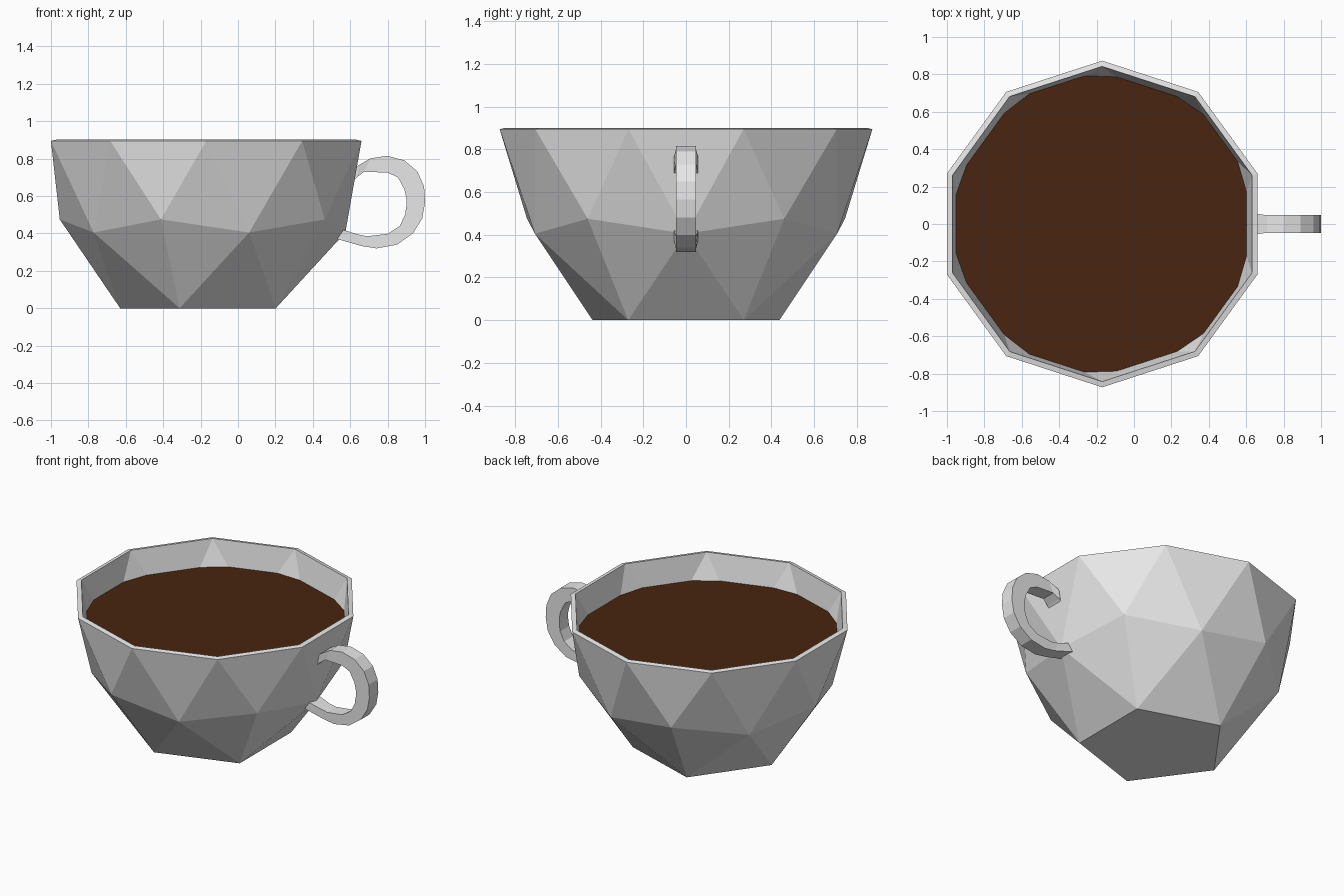
import bpy, bmesh, math
from mathutils import Vector

if "Cube" in bpy.data.objects:
    bpy.data.objects.remove(bpy.data.objects["Cube"])

CX = -0.17  # cup axis


def material(name, rgb):
    m = bpy.data.materials.new(name)
    m.diffuse_color = (*rgb, 1)
    m.use_nodes = True
    m.node_tree.nodes["Principled BSDF"].inputs["Base Color"].default_value = m.diffuse_color
    return m


china = material("white china", (0.8, 0.8, 0.8))
brown = material("coffee brown", (0.065, 0.018, 0.005))


def make(name, verts, faces, mat):
    me = bpy.data.meshes.new(name)
    me.from_pydata([tuple(v) for v in verts], [], faces)
    me.materials.append(mat)
    bm = bmesh.new()
    bm.from_mesh(me)
    bmesh.ops.recalc_face_normals(bm, faces=bm.faces)
    bm.to_mesh(me)
    bm.free()
    ob = bpy.data.objects.new(name, me)
    bpy.context.collection.objects.link(ob)
    return ob


def polar(r, deg, z):
    a = math.radians(deg)
    return Vector((CX + r * math.cos(a), r * math.sin(a), z))


# Cup: faceted half ball - ten-sided rim, zigzag middle ring, five-sided foot
rim = [polar(0.873, 18 + 36 * i, 0.895) for i in range(10)]
ring = [polar(0.744, 36 * i, 0.405) if i % 2 == 0 else polar(0.783, 36 * i, 0.475)
        for i in range(10)]
foot = [polar(0.46, 36 + 72 * k, 0) for k in range(5)]
faces = []
for i in range(10):
    j = (i + 1) % 10
    faces += [(i, 10 + i, 10 + j), (i, 10 + j, j)]
for k in range(5):
    n = (k + 1) % 5
    c0, b, c1 = 10 + 2 * k, 11 + 2 * k, 10 + (2 * k + 2) % 10
    faces += [(c0, 20 + k, b), (b, 20 + k, c1), (c1, 20 + k, 20 + n)]
faces.append((20, 21, 22, 23, 24))
cup = make("cup", rim + ring + foot, faces, china)
# Open shell: make sure normals face outward before thickening inward
if cup.data.polygons[-1].normal.z > 0:
    cup.data.flip_normals()
wall = cup.modifiers.new("wall", 'SOLIDIFY')
wall.thickness = 0.03
wall.offset = -1
wall.use_even_offset = True

# Coffee: flat surface following the cup wall
LEVEL = 0.735
edge = []
for i in range(10):
    for q in (ring[i], ring[(i + 1) % 10]):
        p = rim[i].lerp(q, (0.895 - LEVEL) / (0.895 - q.z))
        edge.append(Vector((CX + (p.x - CX) * 0.98, p.y * 0.98, LEVEL)))
coffee = make("coffee", edge, [tuple(range(20))], brown)
if coffee.data.polygons[0].normal.z < 0:
    coffee.data.flip_normals()

# Handle: square-section loop, (outer x, z, inner x, z) along the path
path = [(0.615, 0.74, 0.61, 0.675), (0.645, 0.765, 0.635, 0.70),
        (0.71, 0.802, 0.675, 0.73), (0.80, 0.815, 0.80, 0.725),
        (0.89, 0.79, 0.855, 0.70), (0.96, 0.73, 0.89, 0.635),
        (0.995, 0.65, 0.90, 0.59), (1.0, 0.565, 0.90, 0.545),
        (0.985, 0.48, 0.893, 0.50), (0.935, 0.40, 0.865, 0.44),
        (0.85, 0.34, 0.80, 0.398), (0.74, 0.32, 0.69, 0.385),
        (0.66, 0.333, 0.64, 0.395), (0.53, 0.37, 0.56, 0.42)]
verts, faces = [], []
last = len(path) - 1
for i, (ox, oz, ix, iz) in enumerate(path):
    w = 0.056 if i in (0, 1, last) else 0.047  # flares at the wall
    verts += [(ox, -w, oz), (ox, w, oz), (ix, w, iz), (ix, -w, iz)]
    if i:
        for s in range(4):
            t = (s + 1) % 4
            faces.append((4 * i - 4 + s, 4 * i - 4 + t, 4 * i + t, 4 * i + s))
faces += [(0, 1, 2, 3), tuple(4 * last + s for s in range(4))]
make("handle", verts, faces, china)
